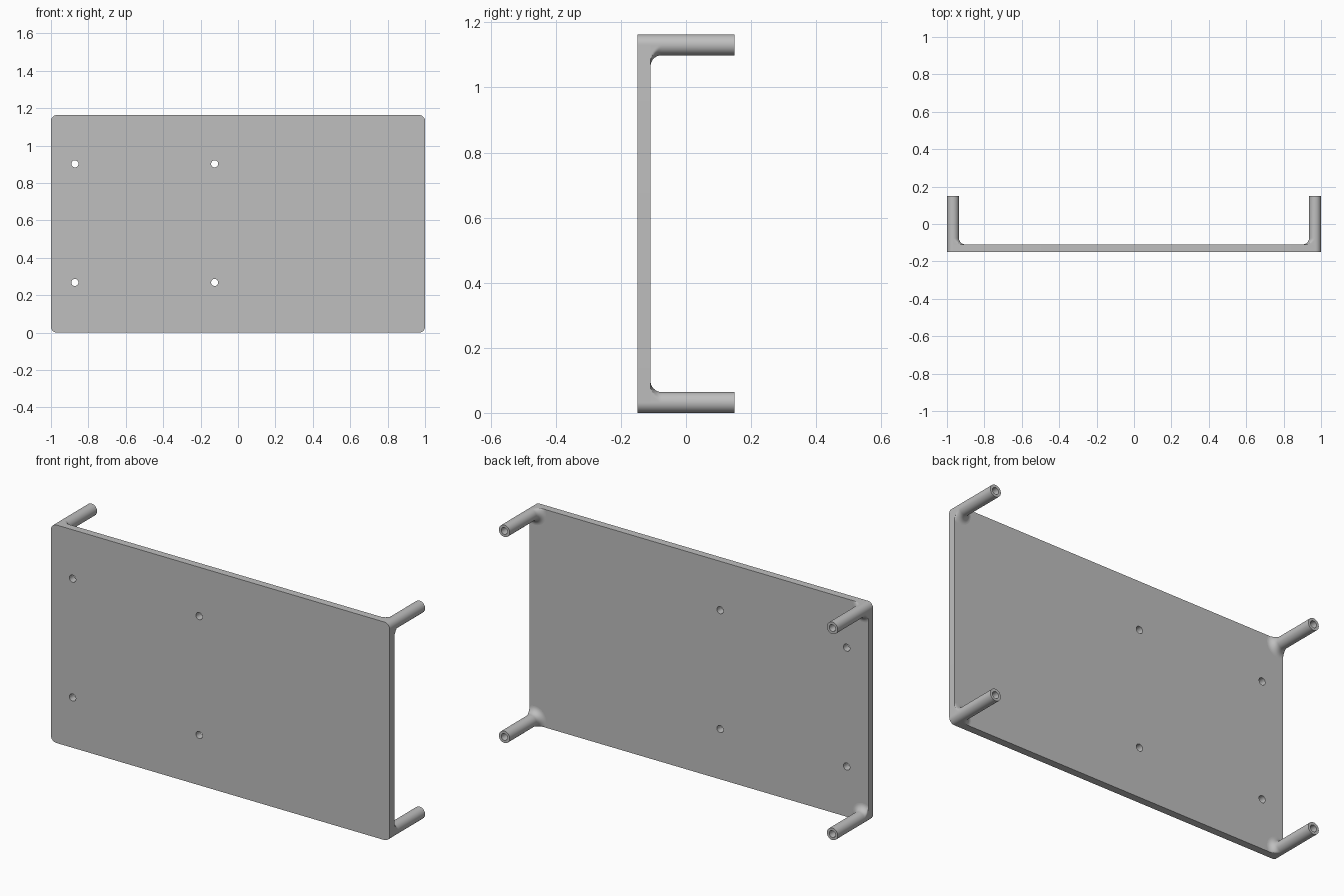
import bpy, bmesh
from math import sin, cos, pi, radians

cube = bpy.data.objects.get("Cube")
if cube:
    bpy.data.objects.remove(cube)

HEIGHT = 1.163
FRONT, BACK, TIP = -0.149, -0.109, 0.149   # plate front, plate back, post ends
R = 0.032                                  # post and plate corner radius
BORE = 0.018
FILLET = 0.034
SEGMENTS = 48

grey = bpy.data.materials.new("plain grey")
grey.use_nodes = True
color = (0.52, 0.52, 0.52, 1)
grey.diffuse_color = color
grey.node_tree.nodes["Principled BSDF"].inputs["Base Color"].default_value = color


def finish(obj):
    obj.data.materials.clear()
    obj.data.materials.append(grey)
    bpy.ops.object.select_all(action='DESELECT')
    obj.select_set(True)
    bpy.context.view_layer.objects.active = obj
    bpy.ops.object.shade_smooth_by_angle(angle=radians(35))


def arc(cx, cy, r, start, sweep, n):
    return [(cx + r * cos(start + sweep * i / n), cy + r * sin(start + sweep * i / n))
            for i in range(n + 1)]


# Plate: rounded outline with four screw holes, extruded
def add_loop(curve, points):
    spline = curve.splines.new('POLY')
    spline.points.add(len(points) - 1)
    for p, (x, z) in zip(spline.points, points):
        p.co = (x, z, 0, 1)
    spline.use_cyclic_u = True


curve = bpy.data.curves.new("plate", 'CURVE')
curve.dimensions = '2D'
curve.fill_mode = 'BOTH'
curve.extrude = (BACK - FRONT) / 2
corners = [(1 - R, HEIGHT - R), (R - 1, HEIGHT - R), (R - 1, R), (1 - R, R)]
outline = []
for i, (x, z) in enumerate(corners):
    outline += arc(x, z, R, i * pi / 2, pi / 2, SEGMENTS // 4)
add_loop(curve, outline)
for x in (-0.872, -0.125):
    for z in (0.268, 0.902):
        add_loop(curve, arc(x, z, 0.019, 0, 2 * pi, 32)[:-1])
plate = bpy.data.objects.new("plate", curve)
bpy.context.collection.objects.link(plate)
plate.location.y = (FRONT + BACK) / 2
plate.rotation_euler.x = pi / 2
bpy.ops.object.select_all(action='DESELECT')
plate.select_set(True)
bpy.context.view_layer.objects.active = plate
bpy.ops.object.convert(target='MESH')
bm = bmesh.new()
bm.from_mesh(plate.data)
bmesh.ops.remove_doubles(bm, verts=bm.verts, dist=1e-5)
bmesh.ops.recalc_face_normals(bm, faces=bm.faces)
bm.to_mesh(plate.data)
bm.free()
finish(plate)


# Distance from a post axis to the plate outline, in the post's outward frame
def edge_limit(a):
    u, v = cos(a), sin(a)
    if u > 0 and v > 0:
        return R
    side = max(u, v)
    return R / side if side > 1e-6 else 1


# Posts: hollow tubes whose filleted foot is trimmed by the plate outline
profile = [(R + FILLET * (1 - sin(t)), BACK + FILLET * (1 - cos(t)))
           for t in [pi / 2 * i / 10 for i in range(11)]]
profile = [(R + FILLET - FILLET * sin(i * pi / 20), BACK + FILLET - FILLET * cos(i * pi / 20))
           for i in range(11)]
profile += [(R, TIP), (BORE, TIP), (BORE, BACK + 0.01)]


def add_post(name, sx, sz):
    cx = sx * (1 - R)
    cz = HEIGHT / 2 + sz * (HEIGHT / 2 - R)
    bm = bmesh.new()
    rings = []
    for r, y in profile:
        ring = []
        for i in range(SEGMENTS):
            a = 2 * pi * i / SEGMENTS
            d = min(r, edge_limit(a))
            ring.append(bm.verts.new((cx + sx * d * cos(a), y, cz + sz * d * sin(a))))
        rings.append(ring)
    for lower, upper in zip(rings, rings[1:]):
        for i in range(SEGMENTS):
            j = (i + 1) % SEGMENTS
            bm.faces.new((lower[i], lower[j], upper[j], upper[i]))
    bm.faces.new(rings[-1])
    bm.faces.new(rings[0])
    bmesh.ops.recalc_face_normals(bm, faces=bm.faces)
    mesh = bpy.data.meshes.new(name)
    bm.to_mesh(mesh)
    bm.free()
    post = bpy.data.objects.new(name, mesh)
    bpy.context.collection.objects.link(post)
    finish(post)


for side, sx in (("left", 1), ("right", -1)):
    for level, sz in (("upper", 1), ("lower", -1)):
        add_post(f"{level}_{side}_post", sx, sz)
